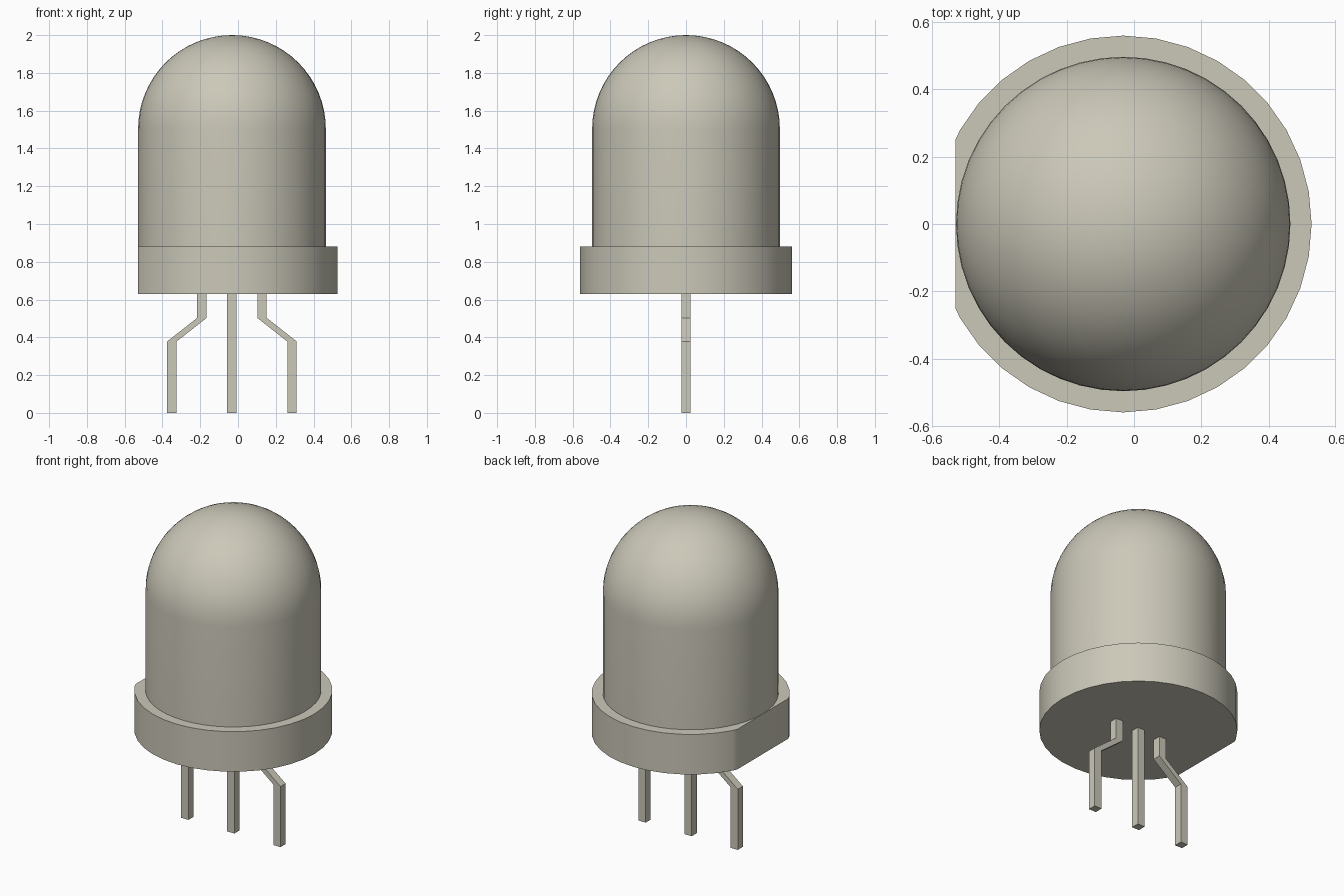
import bpy, bmesh
from math import pi, sin, cos, radians
from mathutils import Vector, Matrix

cube = bpy.data.objects.get("Cube")
if cube:
    bpy.data.objects.remove(cube, do_unlink=True)

AXIS_X = -0.032        # axis of the round parts
BODY_R, RIM_R = 0.497, 0.56
RIM_BOTTOM, RIM_TOP, DOME_Z = 0.63, 0.88, 1.503
LEG = 0.025            # half the leg thickness

mat = bpy.data.materials.new("warm grey")
mat.use_nodes = True
colour = (0.60, 0.58, 0.485, 1)
mat.diffuse_color = colour
mat.node_tree.nodes["Principled BSDF"].inputs["Base Color"].default_value = colour


def add_object(name, bm, smooth=False):
    bmesh.ops.recalc_face_normals(bm, faces=bm.faces)
    mesh = bpy.data.meshes.new(name)
    bm.to_mesh(mesh)
    bm.free()
    mesh.materials.append(mat)
    ob = bpy.data.objects.new(name, mesh)
    bpy.context.collection.objects.link(ob)
    if smooth:
        bpy.ops.object.select_all(action="DESELECT")
        ob.select_set(True)
        bpy.context.view_layer.objects.active = ob
        bpy.ops.object.shade_smooth_by_angle(angle=radians(30))
    return ob


# Domed body: a straight wall and a quarter arc, turned round the axis
bm = bmesh.new()
steps = 16
profile = [(0, RIM_TOP - 0.02), (BODY_R, RIM_TOP - 0.02)]
profile += [(BODY_R * cos(i / steps * pi / 2), DOME_Z + BODY_R * sin(i / steps * pi / 2))
            for i in range(steps + 1)]
verts = [bm.verts.new((AXIS_X + r, 0, z)) for r, z in profile]
edges = [bm.edges.new(pair) for pair in zip(verts, verts[1:])]
bmesh.ops.spin(bm, geom=verts + edges, cent=(AXIS_X, 0, 0), axis=(0, 0, 1),
               angle=2 * pi, steps=48, use_merge=True)
bmesh.ops.remove_doubles(bm, verts=bm.verts, dist=0.0005)
add_object("domed_body", bm, smooth=True)

# Rim: a disc with one side cut flat, level with the body wall
bm = bmesh.new()
bmesh.ops.create_cone(bm, cap_ends=True, segments=36, radius1=RIM_R, radius2=RIM_R,
                      depth=RIM_TOP - RIM_BOTTOM,
                      matrix=Matrix.Translation((AXIS_X, 0, (RIM_TOP + RIM_BOTTOM) / 2)))
cut = bmesh.ops.bisect_plane(bm, geom=bm.verts[:] + bm.edges[:] + bm.faces[:],
                             plane_co=(AXIS_X - BODY_R - 0.001, 0, 0),
                             plane_no=(-1, 0, 0), clear_outer=True)
bmesh.ops.holes_fill(bm, edges=[e for e in bm.edges if e.is_boundary])
add_object("rim", bm, smooth=True)


# Legs: a square section carried down a path of (offset, height) points
def add_leg(name, path):
    bm = bmesh.new()
    rings = []
    for x, z in path:
        rings.append([bm.verts.new((AXIS_X + x + sx * LEG, sy * LEG, z))
                      for sx, sy in ((-1, -1), (1, -1), (1, 1), (-1, 1))])
    for a, b in zip(rings, rings[1:]):
        for i in range(4):
            j = (i + 1) % 4
            bm.faces.new((a[i], a[j], b[j], b[i]))
    bm.faces.new(rings[0])
    bm.faces.new(rings[-1])
    add_object(name, bm)


add_leg("middle_leg", [(0, RIM_BOTTOM), (0, 0)])
for name, side in (("left_leg", 1), ("right_leg", -1)):
    add_leg(name, [(side * 0.159, RIM_BOTTOM), (side * 0.159, 0.503),
                   (side * 0.318, 0.378), (side * 0.318, 0)])
